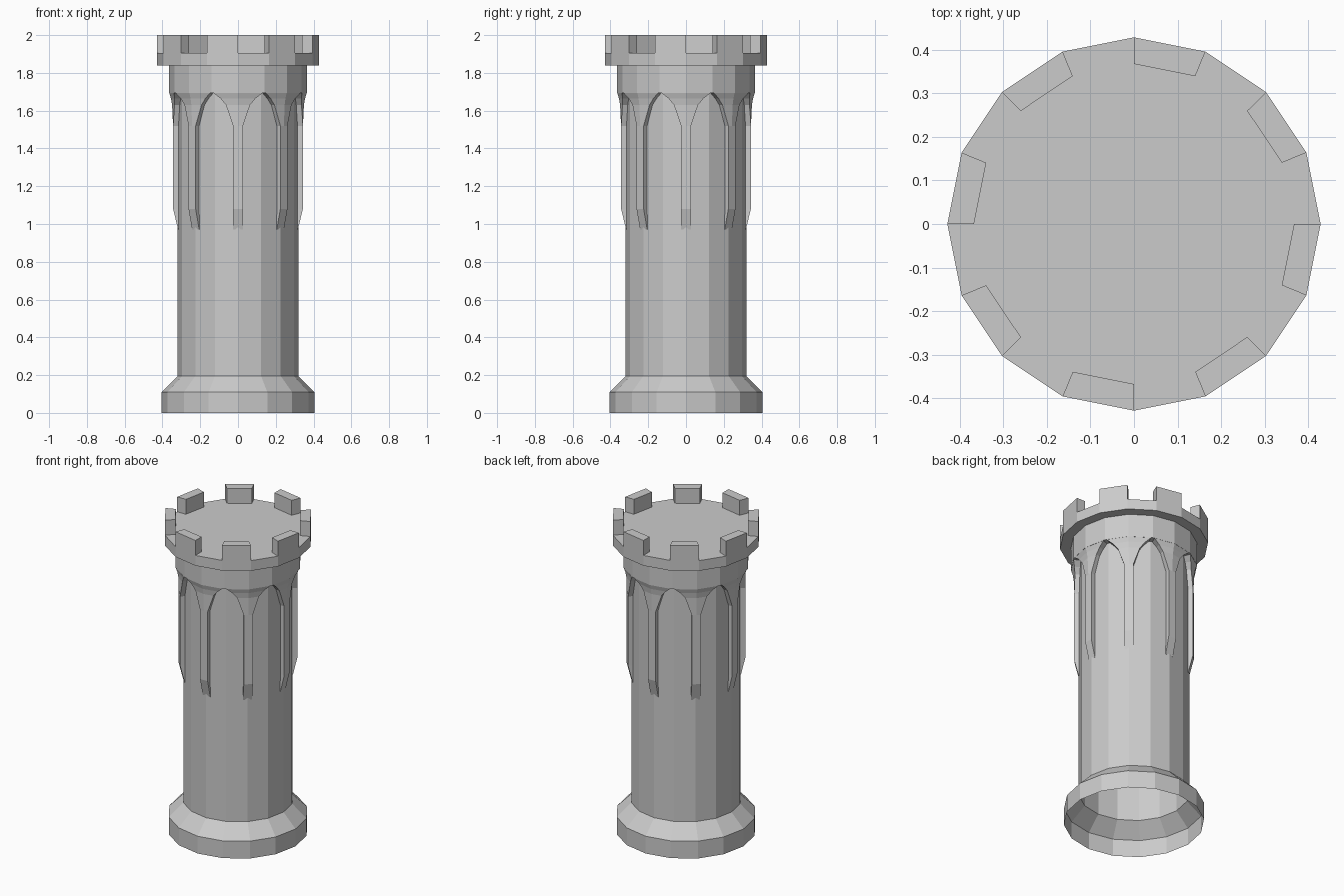
import bpy, bmesh
from math import sin, cos, atan2, pi, radians

if "Cube" in bpy.data.objects:
    bpy.data.objects.remove(bpy.data.objects["Cube"])

SIDES = 16


def finish(bm, name):
    bmesh.ops.recalc_face_normals(bm, faces=bm.faces)
    me = bpy.data.meshes.new(name)
    bm.to_mesh(me)
    bm.free()
    ob = bpy.data.objects.new(name, me)
    bpy.context.collection.objects.link(ob)
    return ob


def polar(r, a, z):
    return (r * cos(a), r * sin(a), z)


# Tower shell: turned profile, open underneath, alternate rim faces raised as merlons
profile = [(0.405, 0), (0.405, 0.11), (0.32, 0.195), (0.32, 1.693), (0.365, 1.693),
           (0.365, 1.84), (0.428, 1.84), (0.428, 1.905), (0.367, 1.905)]
bm = bmesh.new()
rings = [[bm.verts.new(polar(r, 2 * pi * i / SIDES, z)) for i in range(SIDES)]
         for r, z in profile]
rim = []
for lo, hi in zip(rings, rings[1:]):
    rim = []
    for i in range(SIDES):
        j = (i + 1) % SIDES
        rim.append(bm.faces.new((lo[i], lo[j], hi[j], hi[i])))
bm.faces.new(rings[-1])
bmesh.ops.recalc_face_normals(bm, faces=bm.faces)
raised = bmesh.ops.extrude_discrete_faces(bm, faces=rim[1::2])["faces"]
bmesh.ops.translate(bm, verts=list({v for f in raised for v in f.verts}), vec=(0, 0, 0.095))
finish(bm, "tower")

# Ribs: slim buttresses flaring into arches under the collar
# rows: height, half width, outer radius
rows = [(0.97, 0.027, 0.322), (1.08, 0.027, 0.349), (1.52, 0.027, 0.349),
        (1.63, 0.066, 0.349), (1.665, 0.098, 0.355), (1.693, 0.138, 0.364)]
INNER = 0.312


def facet_radius(r, a):
    # radius of the 16-sided outline at angle a from a corner
    half = pi / SIDES
    return r * cos(half) / cos(abs(a) - half)


bm = bmesh.new()
for k in range(8):
    c = radians(45 * k)
    prev = None
    for z, w, r in rows:
        a = min(atan2(w, r), radians(22.5))
        ro, ri = facet_radius(r, a), facet_radius(INNER, a)
        mid = r if w > 0.03 else ro * cos(a)
        cur = [bm.verts.new(polar(*p, z)) for p in
               ((ri, c - a), (ro, c - a), (mid, c), (ro, c + a), (ri, c + a))]
        if prev:
            for i in range(4):
                bm.faces.new((prev[i], prev[i + 1], cur[i + 1], cur[i]))
        else:
            bm.faces.new(cur)
        prev = cur
finish(bm, "arched_ribs")
